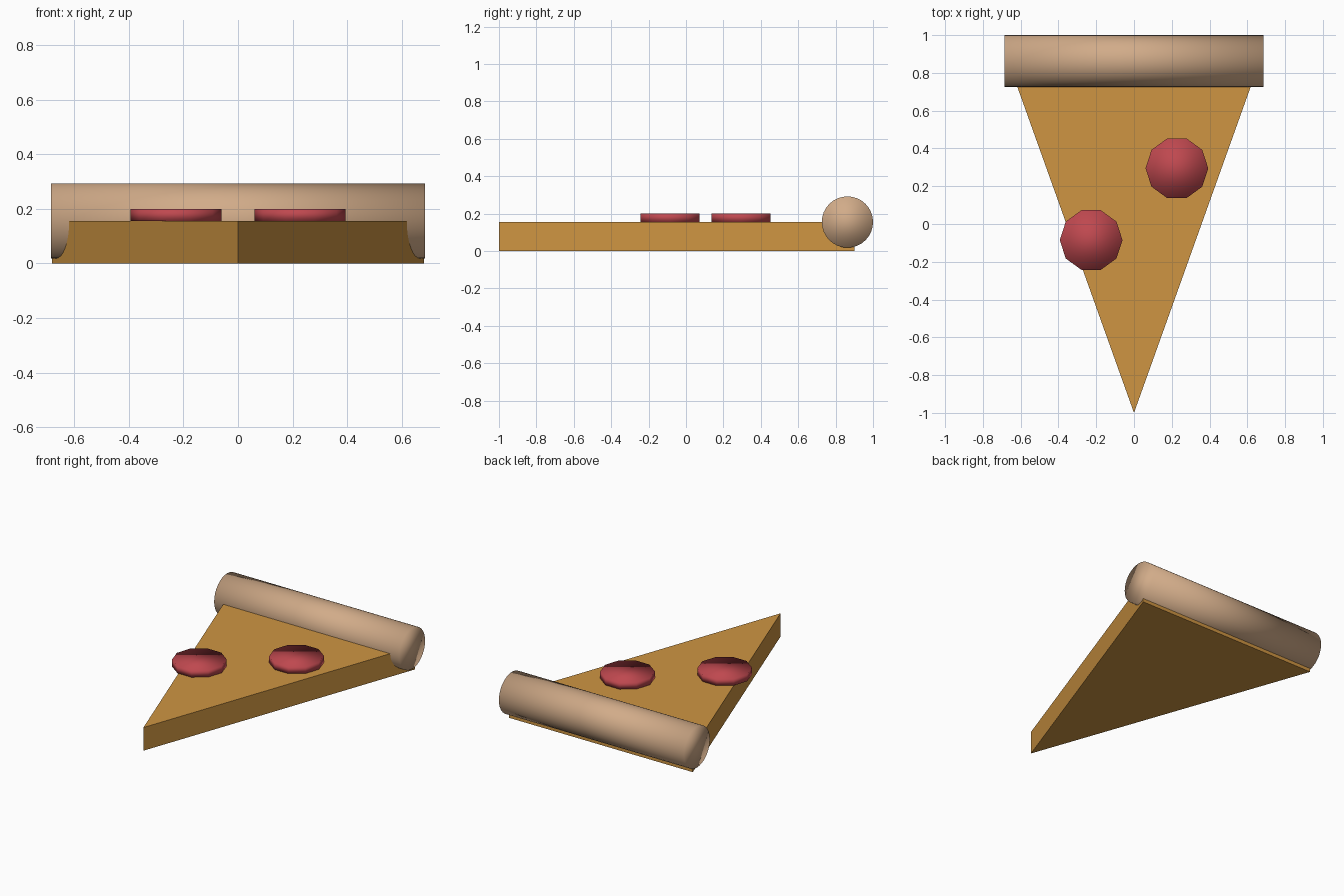
import bpy
import bmesh
import math
from mathutils import Matrix

default = bpy.data.objects.get("Cube")
if default:
    bpy.data.objects.remove(default, do_unlink=True)


def material(name, rgb):
    mat = bpy.data.materials.new(name)
    mat.use_nodes = True
    color = (*rgb, 1.0)
    mat.diffuse_color = color
    mat.node_tree.nodes["Principled BSDF"].inputs["Base Color"].default_value = color
    return mat


def add_object(name, bm, mat, smooth):
    bmesh.ops.recalc_face_normals(bm, faces=bm.faces)
    for face in bm.faces:
        face.smooth = smooth
    mesh = bpy.data.meshes.new(name)
    bm.to_mesh(mesh)
    bm.free()
    mesh.materials.append(mat)
    obj = bpy.data.objects.new(name, mesh)
    bpy.context.collection.objects.link(obj)
    return obj


def cylinder(name, center, radius, depth, sides, rotation, mat):
    bm = bmesh.new()
    bmesh.ops.create_cone(bm, cap_ends=True, segments=sides, radius1=radius,
                          radius2=radius, depth=depth,
                          matrix=Matrix.Translation(center) @ rotation)
    return add_object(name, bm, mat, True)


cheese = material("cheese orange", (0.62, 0.30, 0.055))
crust = material("baked tan", (0.64, 0.41, 0.25))
meat = material("sausage red", (0.52, 0.065, 0.078))

# Triangular slice
TOP = 0.155
bm = bmesh.new()
base = bm.faces.new([bm.verts.new(p) for p in ((0, -1, 0), (0.68, 0.9, 0), (-0.68, 0.9, 0))])
extruded = bmesh.ops.extrude_face_region(bm, geom=[base], use_keep_orig=True)
bmesh.ops.translate(bm, vec=(0, 0, TOP),
                    verts=[g for g in extruded["geom"] if isinstance(g, bmesh.types.BMVert)])
add_object("slice", bm, cheese, False)

# Rolled crust along the back edge
cylinder("crust", (0, 0.863, TOP), 0.137, 1.37, 32, Matrix.Rotation(math.pi / 2, 4, "Y"), crust)

# Sausage discs lying on the slice
for name, x, y in (("left_topping", 0.227, 0.295), ("right_topping", -0.227, -0.085)):
    cylinder(name, (x, y, TOP + 0.0225), 0.166, 0.045, 10, Matrix.Rotation(math.pi / 2, 4, "Z"), meat)
